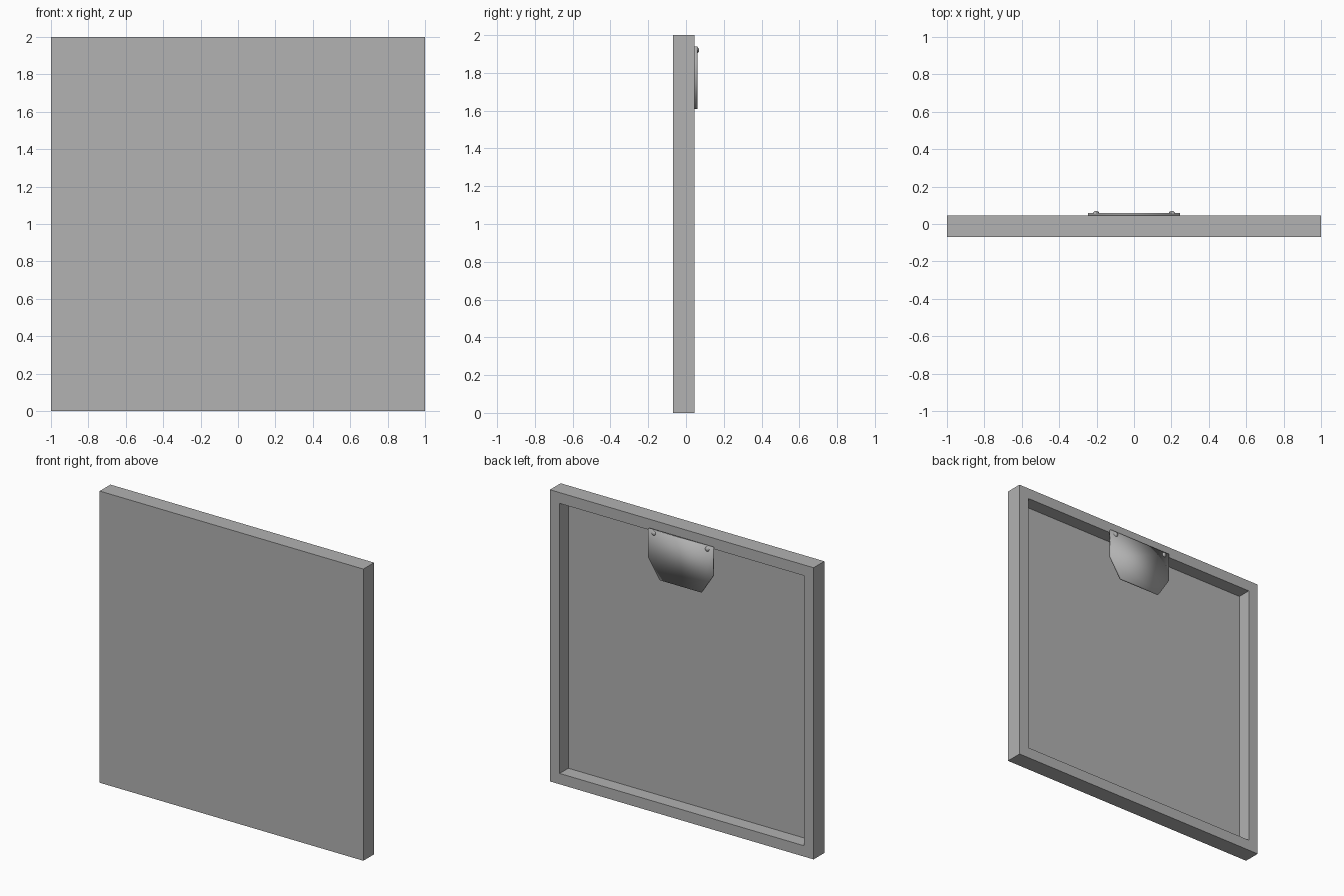
import bpy, bmesh, math

cube = bpy.data.objects.get("Cube")
if cube:
    bpy.data.objects.remove(cube, do_unlink=True)

FRONT, FLOOR, BACK = -0.07, -0.048, 0.046
BORDER = 0.105

grey = bpy.data.materials.new("plain grey")
grey.use_nodes = True
grey.diffuse_color = (0.445, 0.445, 0.445, 1)
grey.node_tree.nodes["Principled BSDF"].inputs["Base Color"].default_value = grey.diffuse_color


def add_object(name, bm):
    bmesh.ops.recalc_face_normals(bm, faces=bm.faces)
    mesh = bpy.data.meshes.new(name)
    bm.to_mesh(mesh)
    bm.free()
    mesh.materials.append(grey)
    obj = bpy.data.objects.new(name, mesh)
    bpy.context.collection.objects.link(obj)
    return obj


def prism(bm, outline, y0, y1):
    """Extrude an (x, z) outline from y0 to y1; return the face at y1."""
    face = bm.faces.new([bm.verts.new((x, y0, z)) for x, z in outline])
    new = bmesh.ops.extrude_face_region(bm, geom=[face])["geom"]
    for v in new:
        if isinstance(v, bmesh.types.BMVert):
            v.co.y = y1
    return next(f for f in new if isinstance(f, bmesh.types.BMFace))


# Square panel with a recessed back surrounded by a raised border
bm = bmesh.new()
rear = prism(bm, [(-1, 0), (1, 0), (1, 2), (-1, 2)], FRONT, BACK)
bm.normal_update()
bmesh.ops.inset_region(bm, faces=[rear], thickness=BORDER)
pocket = bmesh.ops.extrude_face_region(bm, geom=[rear])["geom"]
for v in pocket:
    if isinstance(v, bmesh.types.BMVert):
        v.co.y = FLOOR
if rear.is_valid:
    bmesh.ops.delete(bm, geom=[rear], context="FACES_ONLY")
add_object("panel_frame", bm)

# Hanger plate with clipped lower corners
half = [(0.245, 1.94), (0.245, 1.745), (0.158, 1.61)]
outline = half + [(-x, z) for x, z in reversed(half)]
bm = bmesh.new()
prism(bm, outline, BACK, 0.06)
plate = add_object("hanger_plate", bm)
plate.data.shade_smooth()

# Domed screws in the upper corners of the plate
for side, x in (("left", 0.203), ("right", -0.203)):
    bm = bmesh.new()
    bmesh.ops.create_uvsphere(bm, u_segments=16, v_segments=10, radius=0.016)
    screw = add_object(side + "_screw", bm)
    screw.location = (x, 0.058, 1.92)
    screw.scale.y = 0.75
    screw.data.shade_smooth()
